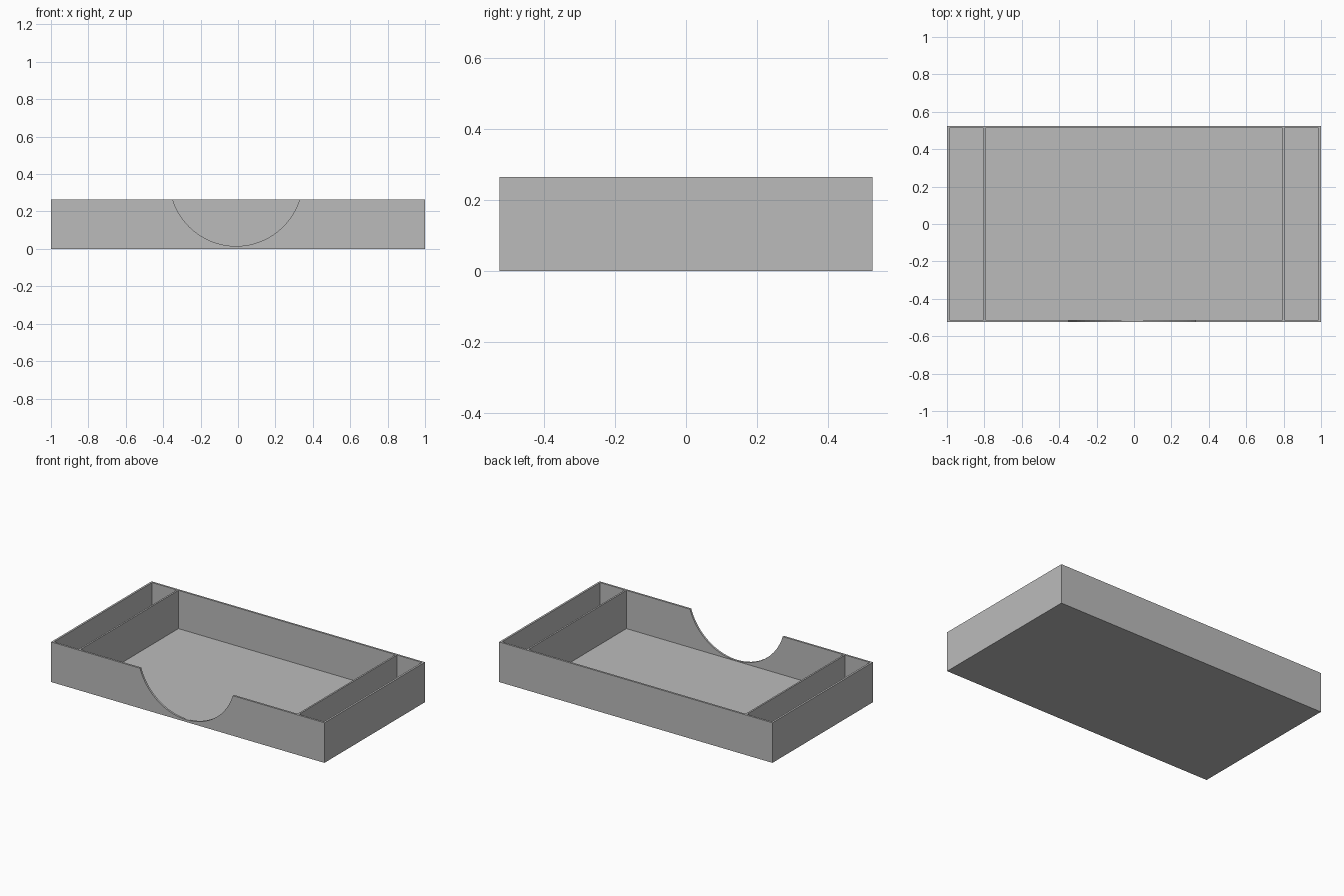
import bpy, bmesh
from mathutils import Matrix

cube = bpy.data.objects.get("Cube")
if cube:
    bpy.data.objects.remove(cube, do_unlink=True)

LENGTH, DEPTH, HEIGHT = 2.0, 1.05, 0.265
WALL, FLOOR = 0.013, 0.012
DIVIDER_X, DIVIDER_T = 0.8, 0.011

grey = bpy.data.materials.new("plain grey")
grey.use_nodes = True
colour = (0.5, 0.5, 0.5, 1)
grey.diffuse_color = colour
grey.node_tree.nodes["Principled BSDF"].inputs["Base Color"].default_value = colour


def make_object(name, bm):
    mesh = bpy.data.meshes.new(name)
    bm.to_mesh(mesh)
    bm.free()
    mesh.materials.append(grey)
    obj = bpy.data.objects.new(name, mesh)
    bpy.context.collection.objects.link(obj)
    return obj


def box(name, x0, x1, y0, y1, z0, z1):
    bm = bmesh.new()
    size = Matrix.Diagonal((x1 - x0, y1 - y0, z1 - z0, 1))
    centre = Matrix.Translation(((x0 + x1) / 2, (y0 + y1) / 2, (z0 + z1) / 2))
    bmesh.ops.create_cube(bm, size=1, matrix=centre @ size)
    return make_object(name, bm)


def cut(target, cutter):
    mod = target.modifiers.new(cutter.name, 'BOOLEAN')
    mod.operation = 'DIFFERENCE'
    mod.solver = 'EXACT'
    mod.object = cutter
    bpy.context.view_layer.objects.active = target
    bpy.ops.object.modifier_apply(modifier=mod.name)
    bpy.data.objects.remove(cutter, do_unlink=True)


# Tray body, hollowed into three compartments so the dividers stay full height
tray = box("tray", -LENGTH / 2, LENGTH / 2, -DEPTH / 2, DEPTH / 2, 0, HEIGHT)
inner_x, inner_y = LENGTH / 2 - WALL, DEPTH / 2 - WALL
near, far = DIVIDER_X - DIVIDER_T / 2, DIVIDER_X + DIVIDER_T / 2
for x0, x1 in ((-inner_x, -far), (-near, near), (far, inner_x)):
    cut(tray, box("compartment", x0, x1, -inner_y, inner_y, FLOOR, HEIGHT + 0.1))

# Round finger notch in the front wall
bm = bmesh.new()
radius = 0.356
place = Matrix.Translation((-0.01, -DEPTH / 2, 0.015 + radius))
bmesh.ops.create_cone(bm, cap_ends=True, segments=64, radius1=radius, radius2=radius,
                      depth=0.1, matrix=place @ Matrix.Rotation(1.5707963, 4, 'X'))
cut(tray, make_object("notch", bm))
